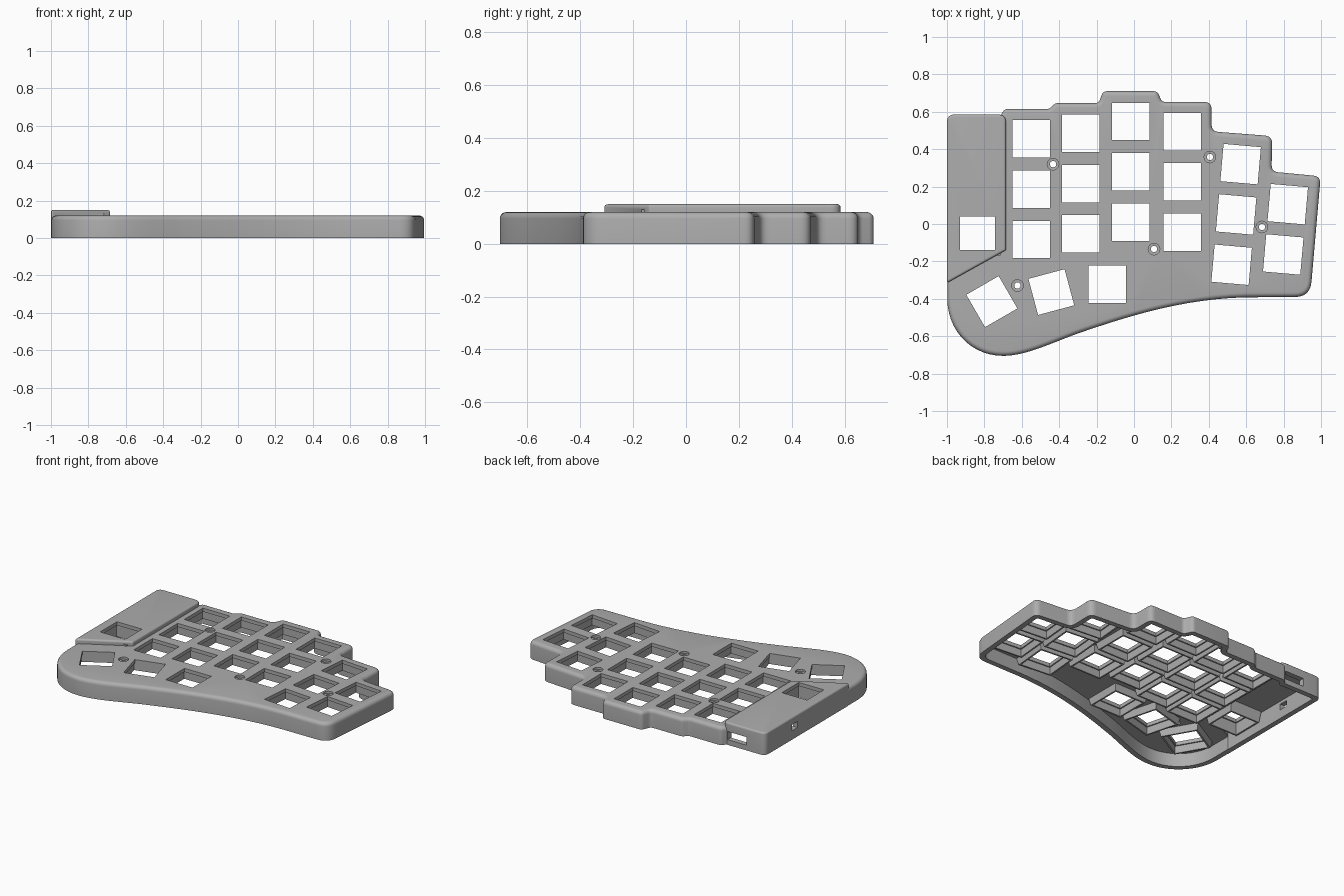
import bpy, bmesh, math
from mathutils import Vector
from mathutils.geometry import interpolate_bezier

if "Cube" in bpy.data.objects:
    bpy.data.objects.remove(bpy.data.objects["Cube"])

grey = bpy.data.materials.new("case_grey")
grey.use_nodes = True
colour = (0.42, 0.42, 0.42, 1)
grey.diffuse_color = colour
grey.node_tree.nodes["Principled BSDF"].inputs["Base Color"].default_value = colour


def outline(corners, inset=0.0):
    """Inset a clockwise polygon of (x, y, radius) and round its corners."""
    pts = [Vector(c[:2]) for c in corners]
    n = len(pts)
    moved, convex = [], []
    for i in range(n):
        a = (pts[i] - pts[i - 1]).normalized()
        b = (pts[(i + 1) % n] - pts[i]).normalized()
        na, nb = Vector((a.y, -a.x)), Vector((b.y, -b.x))
        moved.append(pts[i] + (na + nb) * inset / (1 + na.dot(nb)))
        convex.append(a.x * b.y - a.y * b.x < 0)
    result = []
    for i, p in enumerate(moved):
        r = corners[i][2]
        if r == 0:
            result.append(p)
            continue
        r = max(r - inset, 0.004) if convex[i] else r + inset
        u = (moved[i - 1] - p).normalized()
        v = (moved[(i + 1) % n] - p).normalized()
        t = r / math.tan(u.angle(v) / 2)
        for k in range(7):
            f = k / 6
            result.append(p + u * t * (1 - f) ** 2 + v * t * f ** 2)
    return result


def loft(bm, rings):
    """Solid through a stack of (points, z) rings."""
    loops = [[bm.verts.new((p.x, p.y, z)) for p in pts] for pts, z in rings]
    for low, high in zip(loops, loops[1:]):
        for i in range(len(low)):
            bm.faces.new((low[i - 1], low[i], high[i], high[i - 1]))
    bm.faces.new(loops[0])
    bm.faces.new(loops[-1])


def make(name, solids):
    bm = bmesh.new()
    for rings in solids:
        loft(bm, rings)
    bmesh.ops.recalc_face_normals(bm, faces=bm.faces)
    mesh = bpy.data.meshes.new(name)
    bm.to_mesh(mesh)
    bm.free()
    mesh.materials.append(grey)
    obj = bpy.data.objects.new(name, mesh)
    bpy.context.collection.objects.link(obj)
    return obj


def combine(target, tool, operation):
    mod = target.modifiers.new(tool.name, 'BOOLEAN')
    mod.operation = operation
    mod.solver = 'EXACT'
    mod.use_self = True
    mod.object = tool
    tool.hide_render = True
    bpy.context.view_layer.objects.active = target
    bpy.ops.object.modifier_apply(modifier=mod.name)
    bpy.data.objects.remove(tool)


def rect(x, y, w, h, degrees=0):
    a = math.radians(degrees)
    c, s = math.cos(a), math.sin(a)
    return [Vector((x + c * i * w / 2 - s * j * h / 2, y + s * i * w / 2 + c * j * h / 2))
            for i, j in ((-1, -1), (1, -1), (1, 1), (-1, 1))]


def circle(x, y, r, n=24):
    return [Vector((x + r * math.cos(math.tau * i / n), y + r * math.sin(math.tau * i / n)))
            for i in range(n)]


def rounded_solid(corners, top, r, bottom=0.0):
    rings = [(outline(corners), bottom)]
    for k in range(6):
        a = math.pi / 2 * k / 5
        rings.append((outline(corners, r * (1 - math.cos(a))), top - r + r * math.sin(a)))
    return rings


# Case outline: stepped back edge, slanted side, curved front edge
case_corners = [
    (-0.998, 0.58, 0.04), (-0.715, 0.58, 0.02), (-0.69, 0.615, 0.03), (-0.455, 0.615, 0.03),
    (-0.42, 0.646, 0.03), (-0.19, 0.646, 0.03), (-0.165, 0.71, 0.03), (0.125, 0.71, 0.03),
    (0.15, 0.652, 0.03), (0.415, 0.652, 0.04), (0.415, 0.495, 0.04), (0.74, 0.47, 0.045),
    (0.735, 0.28, 0.04), (0.998, 0.255, 0.04), (0.942, -0.39, 0.09)]
front_curve = [
    ((0.6, -0.392), (0.25, -0.4), (-0.05, -0.5), (-0.3, -0.585)),
    ((-0.3, -0.585), (-0.45, -0.64), (-0.58, -0.705), (-0.7, -0.705)),
    ((-0.7, -0.705), (-0.87, -0.705), (-0.998, -0.57), (-0.998, -0.4))]
for i, knots in enumerate(front_curve):
    points = interpolate_bezier(*[Vector((x, y, 0)) for x, y in knots], 14)
    case_corners += [(p.x, p.y, 0) for p in points[(1 if i else 0):]]

cover_corners = [(-1, 0.585, 0.04), (-0.685, 0.585, 0.04), (-0.685, -0.14, 0.01), (-1, -0.315, 0.01)]

# Key positions: (x, y, width, height, rotation)
keys = []
for x, y, rows, shift, turn in ((-0.55, 0.455, 3, 0, 0), (-0.285, 0.485, 3, 0, 0),
                                (-0.017, 0.548, 3, 0, 0), (0.257, 0.494, 3, 0, 0),
                                (0.57, 0.32, 3, 0.024, -5), (0.822, 0.106, 2, 0.024, -5)):
    keys += [(x - shift * k, y - 0.269 * k, 0.2, 0.2, turn) for k in range(rows)]
keys += [(-0.76, -0.415, 0.2, 0.2, 30), (-0.442, -0.364, 0.2, 0.2, 15), (-0.143, -0.323, 0.2, 0.2, 0)]
cover_key = (-0.837, -0.05, 0.187, 0.18, 0)

# Outer body with the raised controller cover
case = make("keyboard_case", [rounded_solid(case_corners, 0.12, 0.025)])
cover = make("controller_cover", [rounded_solid(cover_corners, 0.15, 0.012)])
combine(case, cover, 'UNION')

# Hollow underside
wall = 0.035
inner = outline(case_corners, wall)
combine(case, make("main_cavity", [[(inner, -0.05), (inner, 0.09)]]), 'DIFFERENCE')
inner = outline(cover_corners, wall)
combine(case, make("cover_cavity", [[(inner, -0.05), (inner, 0.12)]]), 'DIFFERENCE')

# Switch sockets hanging under the plate
sockets = []
for x, y, w, h, turn in keys + [cover_key]:
    top = 0.13 if (x, y) == cover_key[:2] else 0.1
    sockets.append([(rect(x, y, w + 0.036, h + 0.036, turn), 0.045),
                    (rect(x, y, w + 0.058, h + 0.058, turn), top)])
combine(case, make("switch_sockets", sockets), 'UNION')

# Switch openings, slightly wider below the clip ledge
openings = []
for x, y, w, h, turn in keys + [cover_key]:
    small, wide = rect(x, y, w, h, turn), rect(x, y, w + 0.014, h + 0.014, turn)
    ledge = 0.125 if (x, y) == cover_key[:2] else 0.095
    openings.append([(wide, -0.05), (wide, ledge), (small, ledge + 0.001), (small, 0.3)])
combine(case, make("switch_openings", openings), 'DIFFERENCE')

# Countersunk screw holes
screws = []
for x, y in ((-0.433, 0.32), (0.406, 0.358), (0.684, -0.016), (0.107, -0.134), (-0.623, -0.329)):
    narrow, broad = circle(x, y, 0.017), circle(x, y, 0.031)
    screws.append([(narrow, -0.05), (narrow, 0.105), (broad, 0.106), (broad, 0.2)])
combine(case, make("screw_holes", screws), 'DIFFERENCE')

# Cable port in the back wall and switch slot in the side wall
back_port = rect(-0.79, 0.58, 0.14, 0.15)
side_slot = rect(-1, 0.27, 0.15, 0.06)
combine(case, make("wall_ports", [[(back_port, 0.035), (back_port, 0.09)],
                                  [(side_slot, 0.06), (side_slot, 0.1)]]), 'DIFFERENCE')

bpy.ops.object.select_all(action='DESELECT')
case.select_set(True)
bpy.context.view_layer.objects.active = case
bpy.ops.object.shade_smooth_by_angle(angle=math.radians(30))
